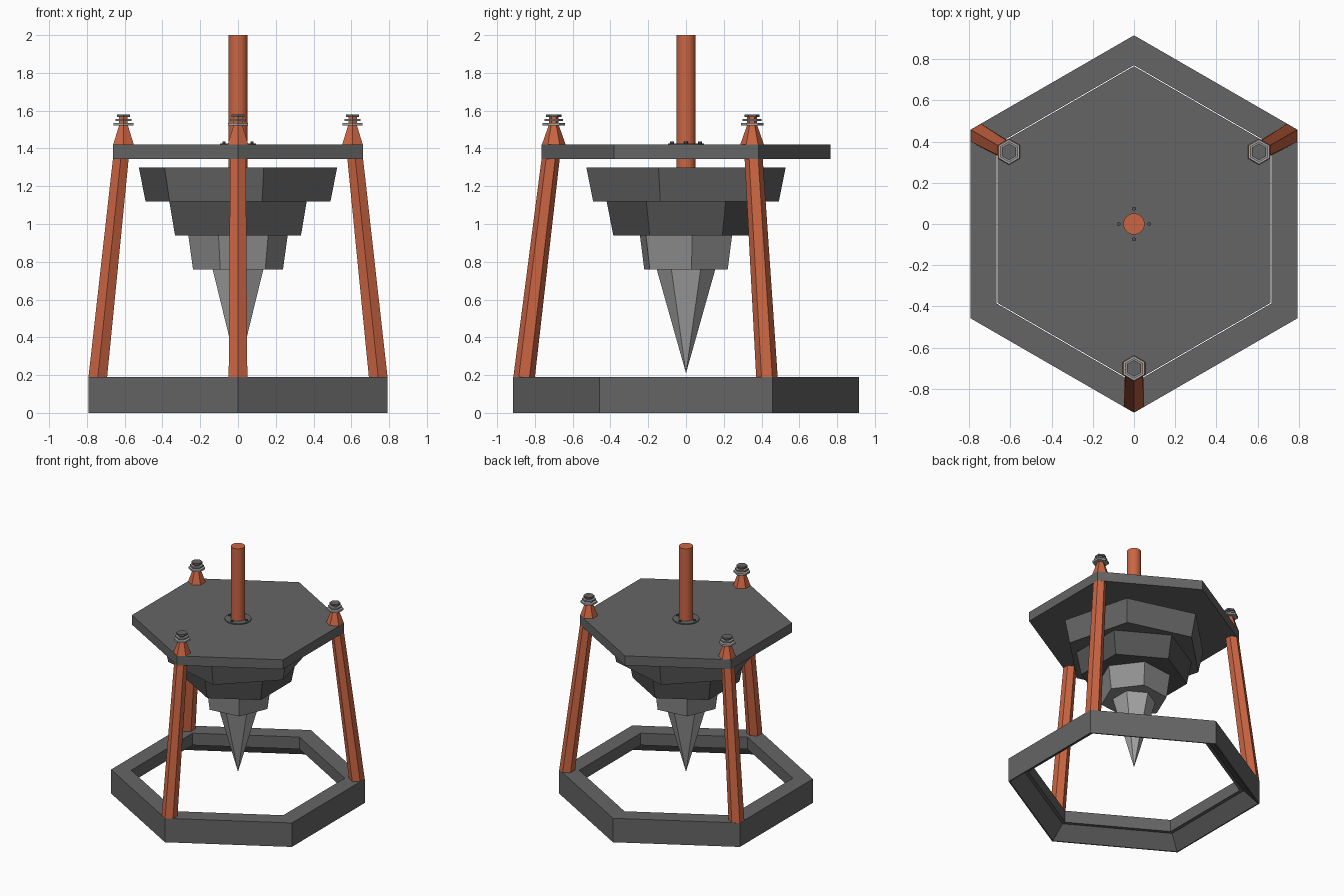
import bpy, bmesh
from math import sin, cos, pi, radians

if "Cube" in bpy.data.objects:
    bpy.data.objects.remove(bpy.data.objects["Cube"])


def material(name, r, g, b):
    m = bpy.data.materials.new(name)
    m.diffuse_color = (r, g, b, 1)
    m.use_nodes = True
    m.node_tree.nodes["Principled BSDF"].inputs["Base Color"].default_value = m.diffuse_color
    return m


ORANGE = material("burnt_orange", 0.60, 0.13, 0.055)
DARK = material("dark_grey", 0.13, 0.13, 0.13)
DARKER = material("darker_grey", 0.09, 0.09, 0.09)
MID = material("mid_grey", 0.28, 0.28, 0.28)
LIGHT = material("light_grey", 0.38, 0.38, 0.38)


def loft(name, sections, mat, sides=6, turn=90, closed=False):
    """Join horizontal polygons (x, y, z, radius); closed makes a ring from a closed profile."""
    bm = bmesh.new()
    loops = []
    for x, y, z, r in sections:
        if r == 0:
            loops.append([bm.verts.new((x, y, z))] * sides)
            continue
        angles = [radians(turn) + 2 * pi * i / sides for i in range(sides)]
        loops.append([bm.verts.new((x + r * cos(a), y + r * sin(a), z)) for a in angles])
    pairs = list(zip(loops, loops[1:]))
    if closed:
        pairs.append((loops[-1], loops[0]))
    for low, high in pairs:
        for i in range(sides):
            j = (i + 1) % sides
            quad = [low[i], low[j], high[j], high[i]]
            bm.faces.new(list(dict.fromkeys(quad)))
    if not closed:
        for loop in (loops[0], loops[-1]):
            if len(set(loop)) > 1:
                bm.faces.new(loop)
    bmesh.ops.recalc_face_normals(bm, faces=bm.faces)
    mesh = bpy.data.meshes.new(name)
    bm.to_mesh(mesh)
    bm.free()
    mesh.materials.append(mat)
    ob = bpy.data.objects.new(name, mesh)
    bpy.context.collection.objects.link(ob)
    return ob


def prism(name, z0, z1, r0, r1, mat, x=0, y=0, **kw):
    return loft(name, [(x, y, z0, r0), (x, y, z1, r1)], mat, **kw)


def smooth(ob):
    bpy.ops.object.select_all(action='DESELECT')
    ob.select_set(True)
    bpy.context.view_layer.objects.active = ob
    bpy.ops.object.shade_smooth_by_angle(angle=radians(40))


# Hexagonal base ring, undercut on the inside
profile = [(0.915, 0), (0.915, 0.19), (0.77, 0.19), (0.77, 0.095), (0.80, 0.095), (0.905, 0)]
loft("base_ring", [(0, 0, z, r) for r, z in profile], DARK, closed=True)

# Top plate
prism("top_plate", 1.345, 1.42, 0.765, 0.765, DARK)

# Three leaning legs, each with a tapered cap and a stack of nuts
for place, angle in (("front", -90), ("right", 30), ("left", 150)):
    c, s = cos(radians(angle)), sin(radians(angle))
    loft(place + "_leg", [(0.857 * c, 0.857 * s, 0.19, 0.057),
                          (0.716 * c, 0.716 * s, 1.35, 0.048)], ORANGE)
    x, y = 0.70 * c, 0.70 * s
    prism(place + "_leg_cap", 1.42, 1.525, 0.063, 0.026, ORANGE, x, y)
    prism(place + "_leg_stud", 1.525, 1.57, 0.026, 0.026, ORANGE, x, y)
    prism(place + "_lower_washer", 1.522, 1.536, 0.060, 0.060, LIGHT, x, y)
    prism(place + "_upper_washer", 1.545, 1.556, 0.050, 0.050, MID, x, y)
    prism(place + "_top_nut", 1.566, 1.58, 0.040, 0.040, DARK, x, y)

# Stepped hexagonal drill, with the tiers twisted against each other
prism("drill_tier_1", 1.12, 1.30, 0.508, 0.545, DARK, turn=-15.5)
prism("drill_tier_2", 0.94, 1.12, 0.385, 0.42, DARKER)
prism("drill_tier_3", 0.76, 0.94, 0.24, 0.265, MID, turn=7)
prism("drill_tip", 0.21, 0.76, 0, 0.155, LIGHT)

# Drive shaft with a bolted collar
smooth(prism("drive_shaft", 1.30, 2.0, 0.051, 0.051, ORANGE, sides=32))
smooth(prism("shaft_collar", 1.42, 1.427, 0.096, 0.096, DARK, sides=32))
for i in range(4):
    a = i * pi / 2
    prism(f"collar_bolt_{i + 1}", 1.425, 1.436, 0.010, 0.010, DARKER,
          0.074 * cos(a), 0.074 * sin(a))
